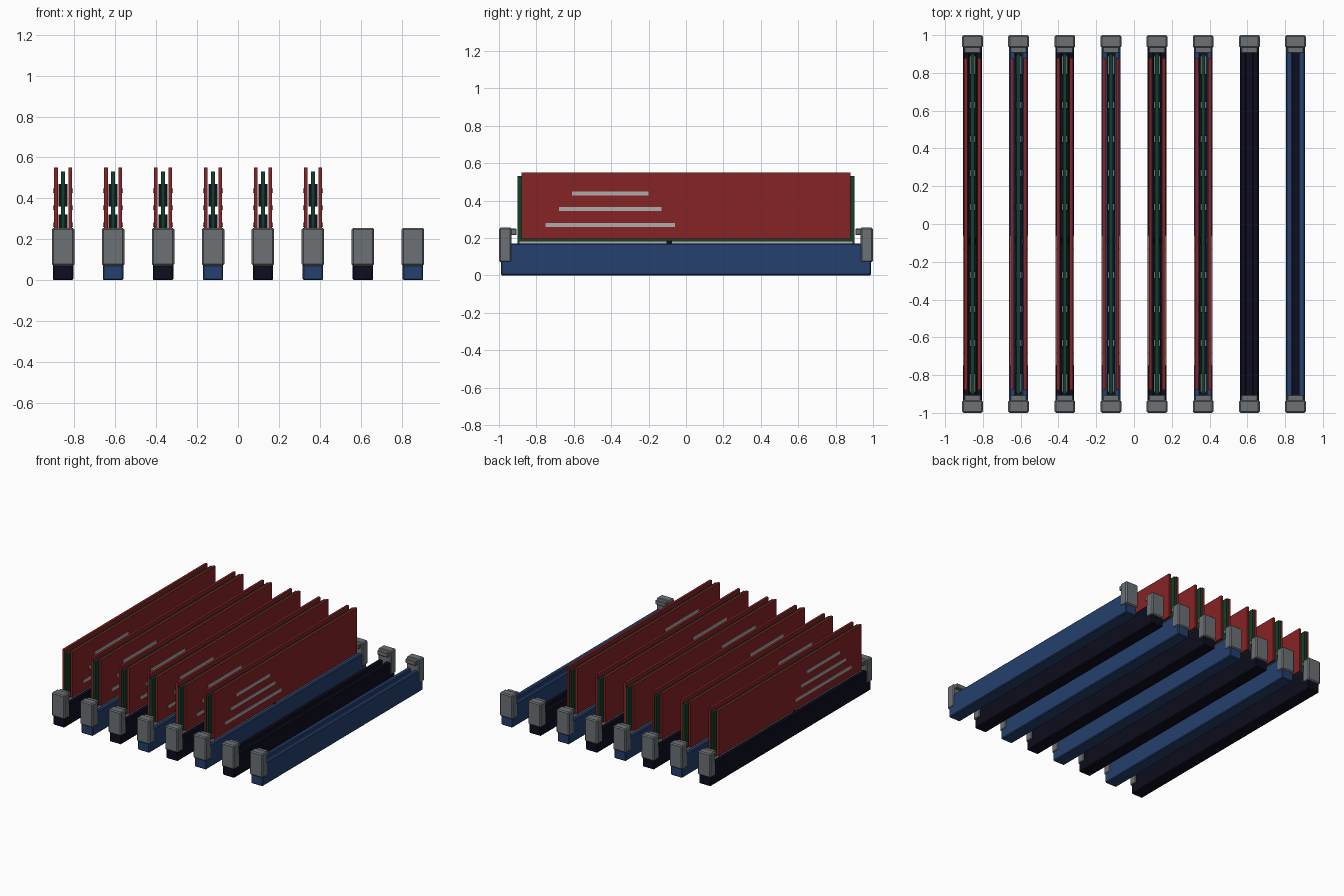
import bpy, bmesh

cube = bpy.data.objects.get("Cube")
if cube:
    bpy.data.objects.remove(cube, do_unlink=True)


def material(name, r, g, b):
    m = bpy.data.materials.new(name)
    m.use_nodes = True
    m.diffuse_color = (r, g, b, 1)
    m.node_tree.nodes["Principled BSDF"].inputs["Base Color"].default_value = (r, g, b, 1)
    return m


BLUE = material("slot blue", 0.018, 0.05, 0.155)
BLACK = material("near black", 0.004, 0.004, 0.013)
GREY = material("clip grey", 0.15, 0.165, 0.175)
RED = material("spreader red", 0.24, 0.017, 0.018)
GREEN = material("board green", 0.006, 0.05, 0.021)
SILVER = material("pale silver", 0.42, 0.42, 0.43)


def add_box(bm, x0, x1, y0, y1, z0, z1):
    """Add an axis-aligned box to a bmesh."""
    made = bmesh.ops.create_cube(bm, size=1)["verts"]
    for v in made:
        v.co.x = x1 if v.co.x > 0 else x0
        v.co.y = y1 if v.co.y > 0 else y0
        v.co.z = z1 if v.co.z > 0 else z0


def finish(name, bm, mat, x, bevel=0.0):
    mesh = bpy.data.meshes.new(name)
    bmesh.ops.recalc_face_normals(bm, faces=bm.faces)
    bm.to_mesh(mesh)
    bm.free()
    mesh.materials.append(mat)
    ob = bpy.data.objects.new(name, mesh)
    ob.location.x = x
    bpy.context.collection.objects.link(ob)
    if bevel:
        mod = ob.modifiers.new("bevel", "BEVEL")
        mod.width = bevel
        mod.segments = 1
    return ob


def boxes(name, mat, x, dims, bevel=0.0):
    bm = bmesh.new()
    for d in dims:
        add_box(bm, *d)
    return finish(name, bm, mat, x, bevel)


def both_sides(x0, x1, *rest):
    """The same box on the +x and the -x side."""
    return [(x0, x1, *rest), (-x1, -x0, *rest)]


def slot(x, mat):
    # Grooved channel: a U profile extruded along y
    w, g, top, floor, end = 0.05, 0.016, 0.17, 0.1, 0.99
    profile = [(-w, 0), (w, 0), (w, top), (g, top), (g, floor),
               (-g, floor), (-g, top), (-w, top)]
    bm = bmesh.new()
    face = bm.faces.new([bm.verts.new((px, -end, pz)) for px, pz in profile])
    ext = bmesh.ops.extrude_face_region(bm, geom=[face])
    for v in ext["geom"]:
        if isinstance(v, bmesh.types.BMVert):
            v.co.y = end
    finish("slot_body", bm, mat, x, 0.006)
    boxes("slot_groove_floor", BLACK, x, [(-g, g, -0.94, 0.94, floor, floor + 0.008)])
    # End latches, each with a small inward finger
    for name, s in (("front_latch", -1), ("back_latch", 1)):
        ya, yb = sorted((s * 0.932, s))
        fa, fb = sorted((s * 0.905, s * 0.94))
        boxes(name, GREY, x, [(-0.055, 0.055, ya, yb, 0.07, 0.255)], 0.008)
        boxes(name + "_finger", GREY, x, [(-0.044, 0.044, fa, fb, 0.215, 0.25)], 0.004)


def memory_module(x):
    boxes("circuit_board", GREEN, x, [(-0.01, 0.01, -0.9, 0.9, 0.108, 0.53)])
    # Edge contacts, split by the key notch
    contacts = []
    for y0, y1 in ((-0.89, -0.105), (-0.075, 0.89)):
        contacts += both_sides(0.01, 0.015, y0, y1, 0.12, 0.182)
    boxes("edge_contacts", SILVER, x, contacts)
    boxes("key_notch", BLACK, x, [(-0.016, 0.016, -0.105, -0.075, 0.12, 0.185)])
    # Two rows of chips on each face
    chips = []
    for k in range(-4, 5):
        for z0, z1 in ((0.21, 0.32), (0.36, 0.47)):
            chips += both_sides(0.01, 0.022, k * 0.18 - 0.075, k * 0.18 + 0.075, z0, z1)
    boxes("memory_chips", BLACK, x, chips)
    # Heat spreader plates with three trim stripes
    boxes("heat_spreaders", RED, x, both_sides(0.026, 0.044, -0.88, 0.88, 0.195, 0.55))
    stripes = []
    for y0, y1, z in ((-0.61, -0.2, 0.438), (-0.68, -0.13, 0.354), (-0.75, -0.06, 0.27)):
        stripes += both_sides(0.042, 0.049, y0, y1, z - 0.011, z + 0.011)
    boxes("trim_stripes", SILVER, x, stripes)


for i in range(8):
    x = (i - 3.5) * 0.2443
    slot(x, BLUE if i % 2 else BLACK)
    if i < 6:
        memory_module(x)
